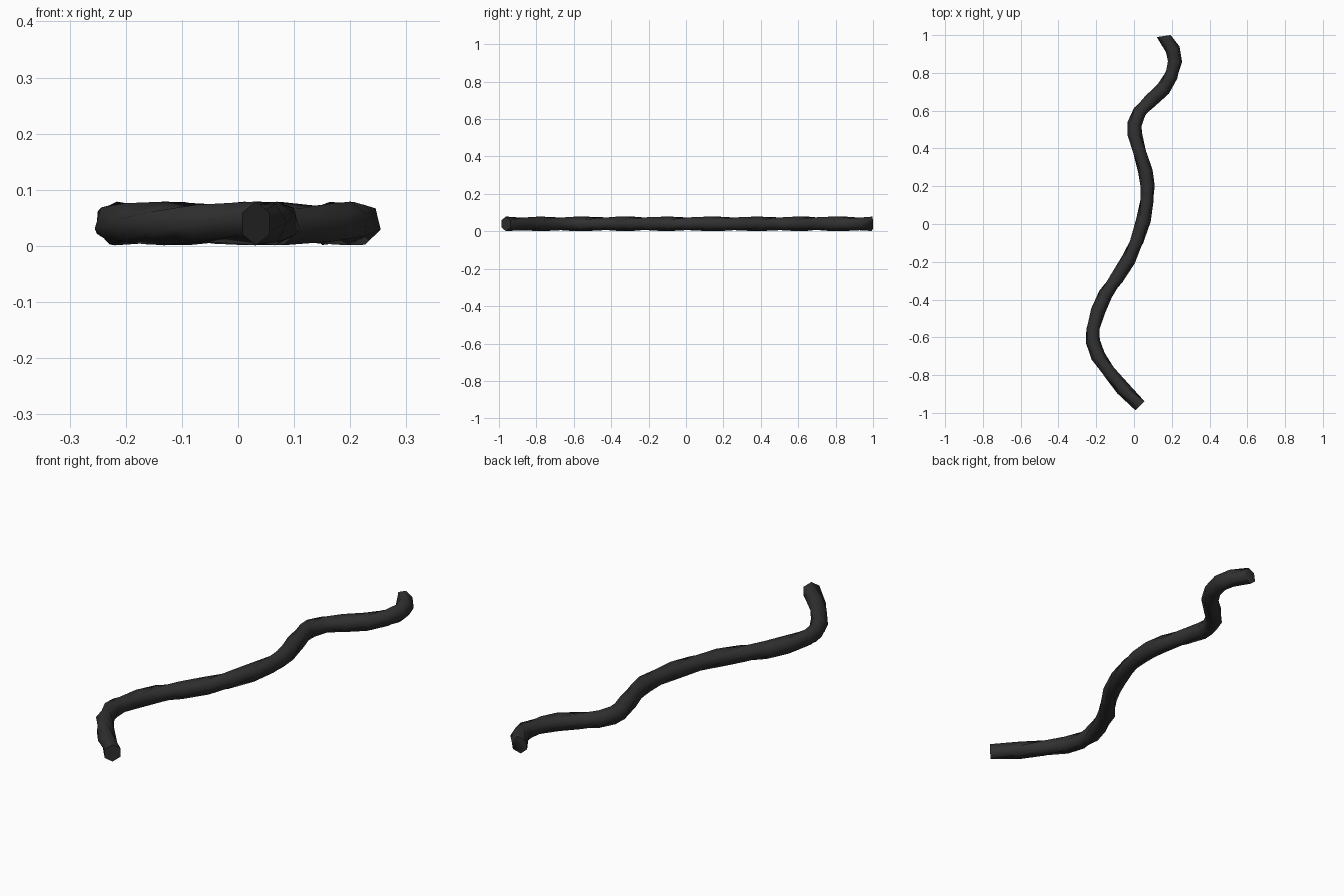
import bpy, bmesh, math
from mathutils import Vector

if "Cube" in bpy.data.objects:
    bpy.data.objects.remove(bpy.data.objects["Cube"])

# Winding centre line, seen from above
PATH = [(0.032, -0.963), (-0.06, -0.87), (-0.13, -0.785), (-0.19, -0.70), (-0.218, -0.62),
        (-0.218, -0.56), (-0.19, -0.46), (-0.15, -0.37), (-0.09, -0.285), (-0.03, -0.19),
        (0.015, -0.09), (0.05, 0.02), (0.068, 0.12), (0.072, 0.20), (0.06, 0.28),
        (0.03, 0.38), (0.003, 0.48), (0.003, 0.53), (0.03, 0.595), (0.085, 0.65),
        (0.155, 0.715), (0.197, 0.785), (0.217, 0.86), (0.205, 0.925), (0.157, 0.995)]
SIDES, RADIUS, HEIGHT = 6, 0.039, 0.04
TWIST = math.radians(240)  # radians per unit of length

pts = [Vector((x, y, HEIGHT)) for x, y in PATH]
up = Vector((0, 0, 1))
bm = bmesh.new()
rings, length = [], 0.0

# Hexagonal rings turning gradually along the path
for i, p in enumerate(pts):
    if i:
        length += (p - pts[i - 1]).length
    tangent = (pts[min(i + 1, len(pts) - 1)] - pts[max(i - 1, 0)]).normalized()
    if i == len(pts) - 1:
        tangent = Vector((-0.15, 1, 0)).normalized()
    side = tangent.cross(up)
    ring = []
    for k in range(SIDES):
        a = math.tau * k / SIDES + math.pi / 2 + TWIST * length
        ring.append(bm.verts.new(p + RADIUS * (side * math.cos(a) + up * math.sin(a))))
    rings.append(ring)

# Walls and end caps
for a, b in zip(rings, rings[1:]):
    for k in range(SIDES):
        n = (k + 1) % SIDES
        bm.faces.new((a[k], a[n], b[n], b[k]))
bm.faces.new(rings[0])
bm.faces.new(rings[-1])
bmesh.ops.recalc_face_normals(bm, faces=bm.faces[:])

mesh = bpy.data.meshes.new("cable")
bm.to_mesh(mesh)
bm.free()
cable = bpy.data.objects.new("cable", mesh)
bpy.context.collection.objects.link(cable)

# Dark rubber
mat = bpy.data.materials.new("dark_rubber")
mat.diffuse_color = (0.03, 0.03, 0.03, 1)
mat.use_nodes = True
mat.node_tree.nodes["Principled BSDF"].inputs["Base Color"].default_value = mat.diffuse_color
mesh.materials.append(mat)

bpy.context.view_layer.objects.active = cable
cable.select_set(True)
bpy.ops.object.shade_smooth_by_angle(angle=math.radians(65))
